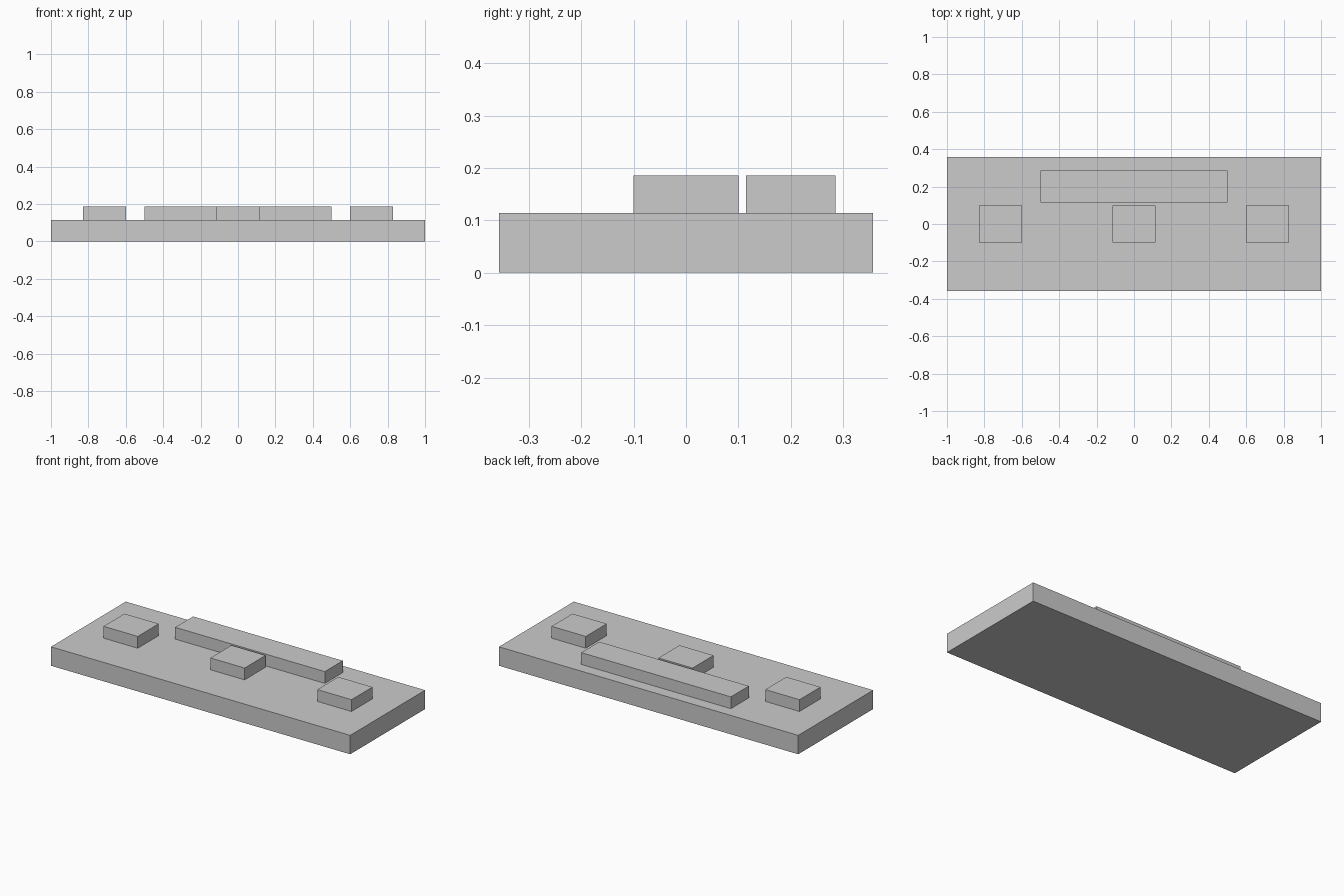
import bpy

if "Cube" in bpy.data.objects:
    bpy.data.objects.remove(bpy.data.objects["Cube"])


def box(name, x, y, z0, sx, sy, sz):
    """Box given its centre in x and y, its underside and its size."""
    bpy.ops.mesh.primitive_cube_add(size=1, location=(x, y, z0 + sz / 2))
    obj = bpy.context.object
    obj.name = name
    obj.scale = (sx, sy, sz)
    bpy.ops.object.transform_apply(location=False, rotation=False, scale=True)
    return obj


BASE_H = 0.1143
RAISED_H = 0.0714

# Base slab
box("base_plate", 0, 0, 0, 2.0, 0.7143, BASE_H)

# Row of three raised pads
for label, x in (("left", -0.7143), ("middle", 0), ("right", 0.7143)):
    box(f"{label}_pad", x, 0, BASE_H, 0.2286, 0.2, RAISED_H)

# Long bar behind the middle pad
box("back_bar", 0, 0.2, BASE_H, 1.0, 0.1714, RAISED_H)
